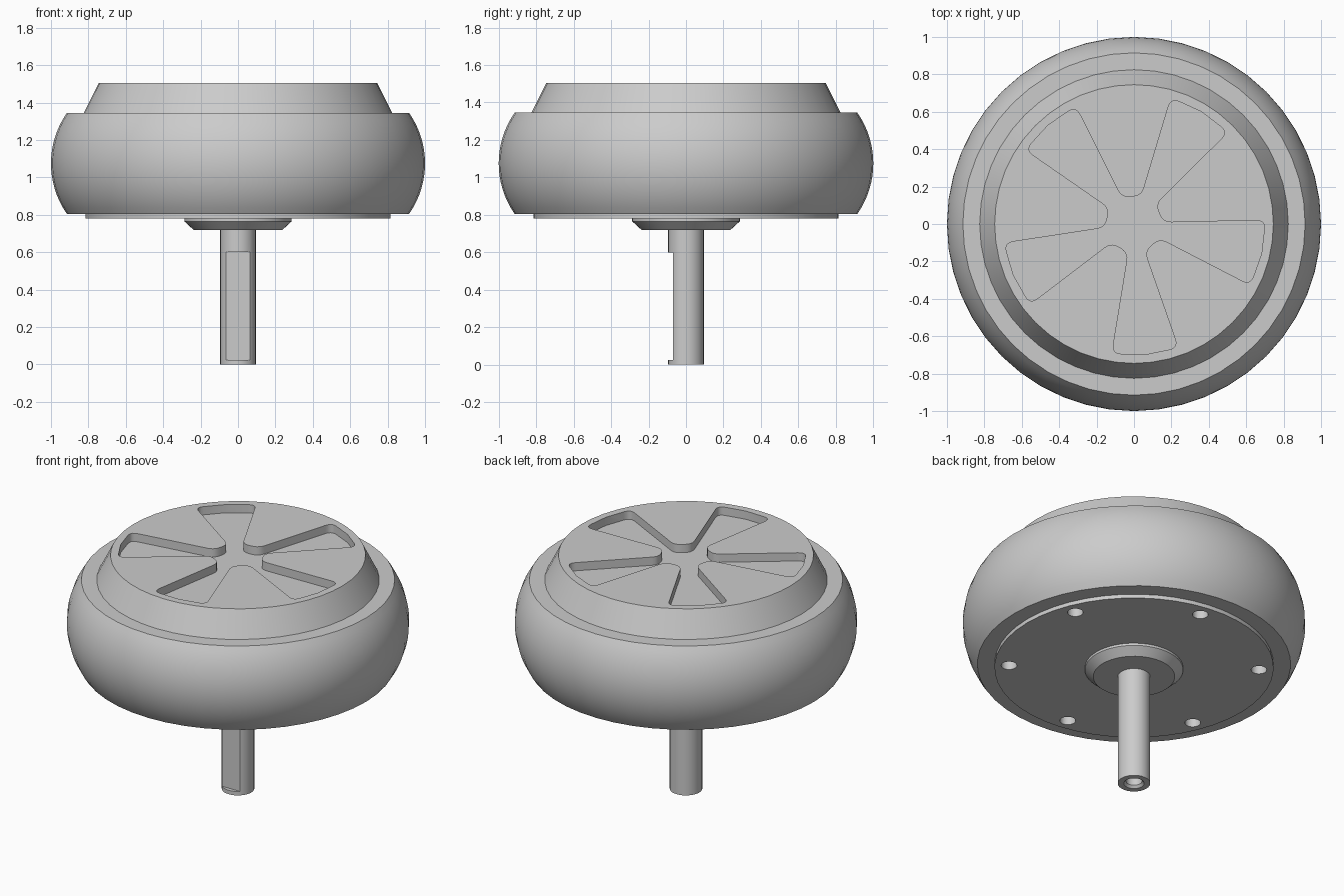
import bpy
import bmesh
from math import cos, sin, pi, radians, sqrt
from mathutils import Vector, Matrix

cube = bpy.data.objects.get("Cube")
if cube:
    bpy.data.objects.remove(cube, do_unlink=True)

grey = bpy.data.materials.new("plain grey")
grey.use_nodes = True
colour = (0.6, 0.6, 0.6, 1)
grey.diffuse_color = colour
grey.node_tree.nodes["Principled BSDF"].inputs["Base Color"].default_value = colour


def finish(name, bm):
    """Turn a bmesh into a grey object."""
    bmesh.ops.remove_doubles(bm, verts=bm.verts, dist=1e-5)
    bmesh.ops.recalc_face_normals(bm, faces=bm.faces)
    mesh = bpy.data.meshes.new(name)
    bm.to_mesh(mesh)
    bm.free()
    mesh.materials.append(grey)
    obj = bpy.data.objects.new(name, mesh)
    bpy.context.collection.objects.link(obj)
    return obj


def lathe(name, profile, segments=48, closed=False):
    """Spin an (r, z) profile about the z axis."""
    bm = bmesh.new()
    verts = [bm.verts.new((r, 0, z)) for r, z in profile]
    pairs = list(zip(verts, verts[1:]))
    if closed:
        pairs.append((verts[-1], verts[0]))
    edges = [bm.edges.new(p) for p in pairs]
    bmesh.ops.spin(bm, geom=verts + edges, cent=(0, 0, 0), axis=(0, 0, 1),
                   angle=2 * pi, steps=segments)
    return finish(name, bm)


def prism(name, outline, low, high):
    """Extrude a flat outline from one height to another."""
    bm = bmesh.new()
    face = bm.faces.new([bm.verts.new((p.x, p.y, low)) for p in outline])
    top = bmesh.ops.extrude_face_region(bm, geom=[face])["geom"]
    bmesh.ops.translate(bm, vec=(0, 0, high - low),
                        verts=[v for v in top if isinstance(v, bmesh.types.BMVert)])
    return finish(name, bm)


def carve(obj, cutter):
    """Cut one object out of another and discard the cutter."""
    mod = obj.modifiers.new("cut", "BOOLEAN")
    mod.operation = "DIFFERENCE"
    mod.solver = "EXACT"
    mod.object = cutter
    bpy.context.view_layer.objects.active = obj
    bpy.ops.object.modifier_apply(modifier=mod.name)
    bpy.data.objects.remove(cutter, do_unlink=True)


def rounded(corners, steps=5):
    """Round each (point, setback) corner of an outline."""
    out = []
    for i, (p, cut) in enumerate(corners):
        if not cut:
            out.append(p)
            continue
        a = p + (corners[i - 1][0] - p).normalized() * cut
        b = p + (corners[(i + 1) % len(corners)][0] - p).normalized() * cut
        for s in range(steps + 1):
            t = s / steps
            out.append(a * (1 - t) ** 2 + p * 2 * t * (1 - t) + b * t ** 2)
    return out


# Tyre: a ring with a bulging outer wall
mid, half, bulge = 1.075, 0.27, 0.085
radius = (half ** 2 + bulge ** 2) / (2 * bulge)
wall = []
for i in range(17):
    h = half * (i / 8 - 1)
    wall.append((1 - radius + sqrt(radius ** 2 - h ** 2), mid + h))
tyre = lathe("tyre", wall + [(0.81, mid + half), (0.81, mid - half)], closed=True)

# Hub cap with a five-armed recess
hub_cap = lathe("hub_cap", [(0, 1.1), (0.812, 1.1), (0.812, 1.345), (0.825, 1.345),
                            (0.745, 1.505), (0, 1.505)])
corners = []
for k in range(5):
    turn = Matrix.Rotation(radians(-85 + 72 * k), 2)
    arm = [((0.15, -0.043), 0.045), ((0.68, -0.178), 0.05), ((0.7, 0), 0),
           ((0.68, 0.178), 0.05), ((0.15, 0.043), 0.045)]
    corners += [(turn @ Vector(p), cut) for p, cut in arm]
carve(hub_cap, prism("recess_cutter", rounded(corners), 1.452, 1.6))

# Base plate with six round holes
base_plate = lathe("base_plate", [(0, 0.78), (0.815, 0.78), (0.815, 0.95), (0, 0.95)])
for k in range(6):
    a = radians(22 + 60 * k)
    hole = [Vector((0.73 * cos(a) + 0.046 * cos(t * pi / 12),
                    0.73 * sin(a) + 0.046 * sin(t * pi / 12))) for t in range(24)]
    carve(base_plate, prism("hole_cutter", hole, 0.7, 0.88))

# Tapered collar under the plate
collar = lathe("collar", [(0, 0.72), (0.238, 0.72), (0.287, 0.765), (0.287, 0.785), (0, 0.785)])

# Axle with a countersunk end hole and a flat on the front
axle = lathe("axle", [(0, 0.1), (0.047, 0.1), (0.047, 0.015), (0.06, 0), (0.095, 0),
                      (0.095, 0.73), (0, 0.73)], 32)
block = [Vector(p) for p in ((-0.2, -0.2), (0.2, -0.2), (0.2, -0.07), (-0.2, -0.07))]
carve(axle, prism("flat_cutter", block, 0.025, 0.6))

# Smooth shading with sharp edges kept
bpy.ops.object.select_all(action="DESELECT")
for part in (tyre, hub_cap, base_plate, collar, axle):
    part.select_set(True)
bpy.context.view_layer.objects.active = tyre
bpy.ops.object.shade_smooth_by_angle(angle=radians(25))
